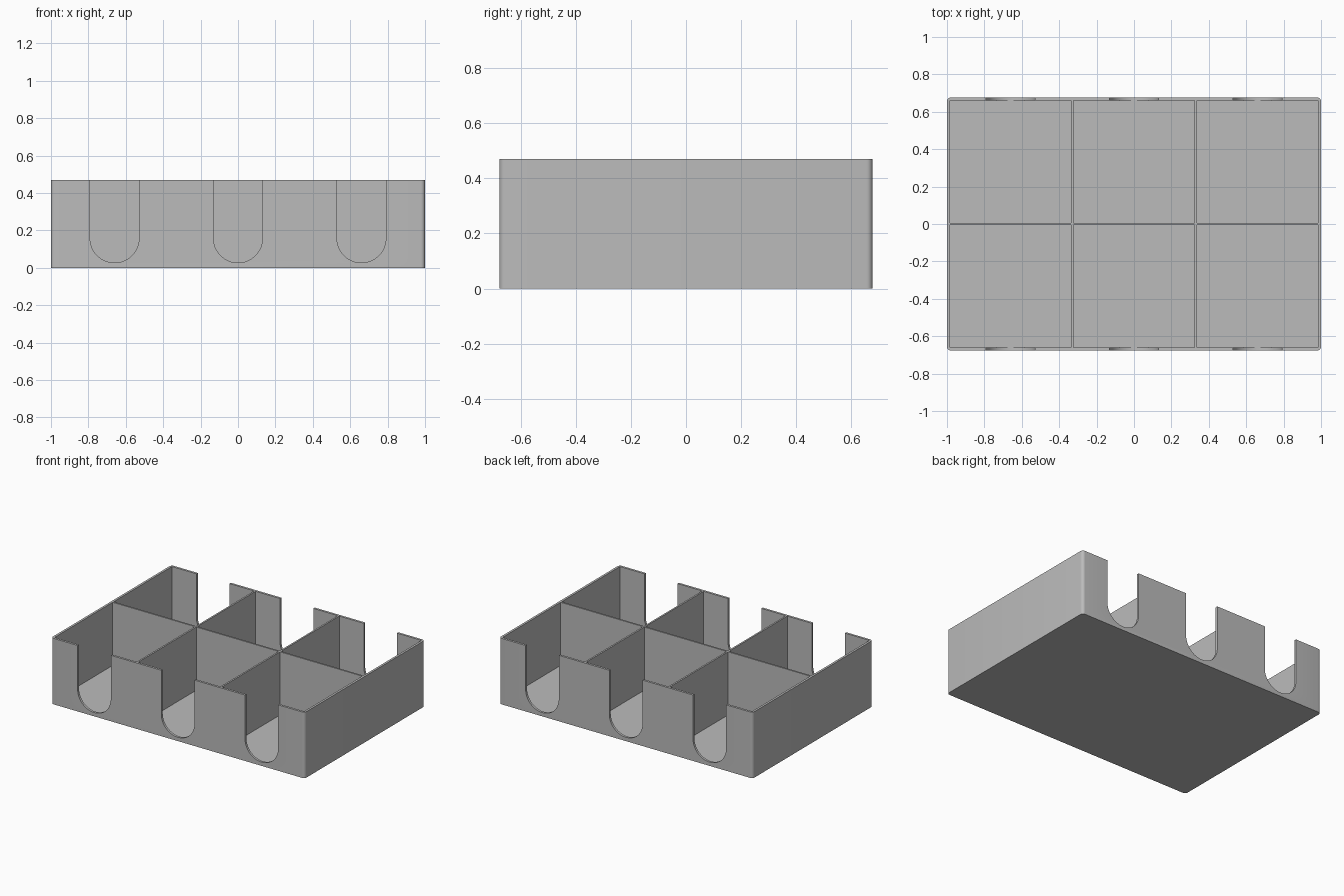
import bpy, bmesh, math
from mathutils import Matrix

old = bpy.data.objects.get("Cube")
if old:
    bpy.data.objects.remove(old, do_unlink=True)

HALF_X, HALF_Y, HEIGHT = 1.0, 0.677, 0.47
WALL, DIVIDER, FLOOR = 0.016, 0.012, 0.02
SLOT_R, SLOT_BOTTOM = 0.131, 0.027
COLS, ROWS = 3, 2

grey = bpy.data.materials.new("plain_grey")
grey.use_nodes = True
colour = (0.5, 0.5, 0.5, 1)
grey.diffuse_color = colour
grey.node_tree.nodes["Principled BSDF"].inputs["Base Color"].default_value = colour


def add_box(bm, x, y, z0, z1, sx, sy):
    m = Matrix.Translation((x, y, (z0 + z1) / 2)) @ Matrix.Diagonal((sx, sy, z1 - z0, 1))
    return bmesh.ops.create_cube(bm, size=1, matrix=m)["verts"]


def make_object(name, bm):
    bmesh.ops.recalc_face_normals(bm, faces=bm.faces[:])
    mesh = bpy.data.meshes.new(name)
    bm.to_mesh(mesh)
    bm.free()
    mesh.materials.append(grey)
    obj = bpy.data.objects.new(name, mesh)
    bpy.context.collection.objects.link(obj)
    return obj


# Outer block with softly rounded upright corners
bm = bmesh.new()
add_box(bm, 0, 0, 0, HEIGHT, 2 * HALF_X, 2 * HALF_Y)
upright = [e for e in bm.edges if abs(e.verts[0].co.z - e.verts[1].co.z) > 0.1]
bmesh.ops.bevel(bm, geom=upright, offset=0.022, segments=6, profile=0.5, affect='EDGES')
tray = make_object("divided_tray", bm)

# Compartments: a grid of boxes separated by thin dividers
cell_x = (2 * (HALF_X - WALL) - (COLS - 1) * DIVIDER) / COLS
cell_y = (2 * (HALF_Y - WALL) - (ROWS - 1) * DIVIDER) / ROWS
columns = [(i - (COLS - 1) / 2) * (cell_x + DIVIDER) for i in range(COLS)]
rows = [(j - (ROWS - 1) / 2) * (cell_y + DIVIDER) for j in range(ROWS)]
bm = bmesh.new()
for x in columns:
    for y in rows:
        add_box(bm, x, y, FLOOR, HEIGHT + 0.1, cell_x, cell_y)
compartments = make_object("compartment_cutter", bm)

# Finger slots: round-bottomed notches through the front and back walls
bm = bmesh.new()
centre_z = SLOT_BOTTOM + SLOT_R
for x in columns:
    for side in (-1, 1):
        y0, y1 = side * (HALF_Y - 0.05), side * (HALF_Y + 0.05)
        arc = [math.pi + math.pi * k / 32 for k in range(33)]
        outline = [(x + SLOT_R * math.cos(a), centre_z + SLOT_R * math.sin(a)) for a in arc]
        outline += [(x + SLOT_R, HEIGHT + 0.1), (x - SLOT_R, HEIGHT + 0.1)]
        face = bm.faces.new([bm.verts.new((px, y0, pz)) for px, pz in outline])
        out = bmesh.ops.extrude_face_region(bm, geom=[face])["geom"]
        moved = [v for v in out if isinstance(v, bmesh.types.BMVert)]
        bmesh.ops.translate(bm, verts=moved, vec=(0, y1 - y0, 0))
slots = make_object("finger_slot_cutter", bm)

# Carve the tray, then discard the cutters
for cutter in (compartments, slots):
    mod = tray.modifiers.new(cutter.name, 'BOOLEAN')
    mod.operation, mod.solver, mod.object = 'DIFFERENCE', 'EXACT', cutter
bpy.context.view_layer.update()
carved = bpy.data.meshes.new_from_object(tray.evaluated_get(bpy.context.evaluated_depsgraph_get()))
tray.modifiers.clear()
tray.data = carved
carved.name = "divided_tray"
for cutter in (compartments, slots):
    bpy.data.objects.remove(cutter, do_unlink=True)

# Smooth the curves and keep the edges crisp
bpy.ops.object.select_all(action='DESELECT')
tray.select_set(True)
bpy.context.view_layer.objects.active = tray
bpy.ops.object.shade_smooth_by_angle(angle=math.radians(30))
